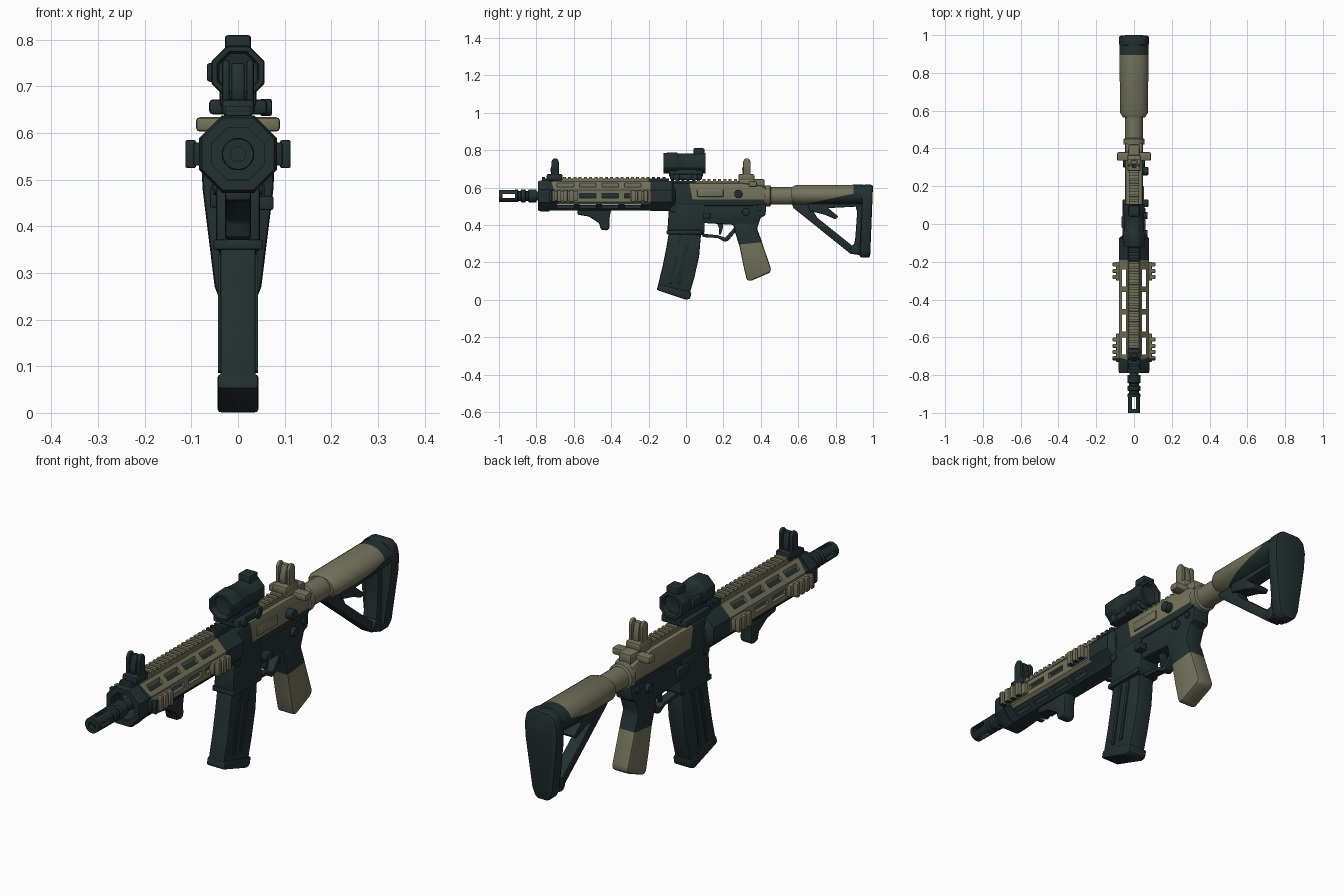
import bpy, bmesh, math
from mathutils import Vector

cube = bpy.data.objects.get("Cube")
if cube:
    bpy.data.objects.remove(cube)


def material(name, rgb):
    m = bpy.data.materials.new(name)
    m.use_nodes = True
    m.diffuse_color = (*rgb, 1)
    bsdf = m.node_tree.nodes["Principled BSDF"]
    bsdf.inputs["Base Color"].default_value = (*rgb, 1)
    bsdf.inputs["Roughness"].default_value = 0.7
    return m


DARK = material("dark_green_black", (0.017, 0.029, 0.029))
TAN = material("olive_tan", (0.17, 0.17, 0.108))
CENTRE = 0.555


def bake(ob):
    """Replace the mesh by its evaluated result."""
    dg = bpy.context.evaluated_depsgraph_get()
    dg.update()
    ob.data = bpy.data.meshes.new_from_object(ob.evaluated_get(dg))
    ob.modifiers.clear()


def finish(name, bm, mat, bevel=0.0):
    bmesh.ops.recalc_face_normals(bm, faces=bm.faces)
    me = bpy.data.meshes.new(name)
    bm.to_mesh(me)
    bm.free()
    me.materials.append(mat)
    ob = bpy.data.objects.new(name, me)
    bpy.context.collection.objects.link(ob)
    if bevel:
        b = ob.modifiers.new("bevel", "BEVEL")
        b.width, b.segments, b.limit_method = bevel, 2, "ANGLE"
        bake(ob)
    return ob


def prism(name, pts, w, mat, bevel=0.008, x=0.0, axis="x"):
    """Outline in y-z extruded along x, or outline in x-z extruded along y."""
    bm = bmesh.new()
    def place(p, s):
        return (x + s * w, *p) if axis == "x" else (p[0], x + s * w, p[1])
    rings = [[bm.verts.new(place(p, s)) for p in pts] for s in (-1, 1)]
    for r in rings:
        bm.faces.new(r)
    n = len(pts)
    for i in range(n):
        j = (i + 1) % n
        bm.faces.new((rings[0][i], rings[0][j], rings[1][j], rings[1][i]))
    return finish(name, bm, mat, bevel)


def boxes(name, items, mat, bevel=0.004):
    """Each item is (xmin, xmax, ymin, ymax, zmin, zmax)."""
    bm = bmesh.new()
    for a, b, c, d, e, f in items:
        vs = bmesh.ops.create_cube(bm, size=1)["verts"]
        for v in vs:
            v.co = Vector(((a + b) / 2 + v.co.x * (b - a), (c + d) / 2 + v.co.y * (d - c),
                           (e + f) / 2 + v.co.z * (f - e)))
    return finish(name, bm, mat, bevel)


def lathe(name, stations, mat, z=CENTRE, n=24, x=0.0, closed=False, bevel=0.0):
    """Turned part along y from (y, radius) stations."""
    bm = bmesh.new()
    angles = [(i + 0.5) * math.tau / n for i in range(n)]
    rings = [[bm.verts.new((x + r * math.cos(a), y, z + r * math.sin(a))) for a in angles]
             for y, r in stations]
    pairs = list(zip(rings, rings[1:]))
    if closed:
        pairs.append((rings[-1], rings[0]))
    else:
        bm.faces.new(rings[0])
        bm.faces.new(rings[-1])
    for p, q in pairs:
        for i in range(n):
            j = (i + 1) % n
            bm.faces.new((p[i], p[j], q[j], q[i]))
    return finish(name, bm, mat, bevel)


def side_disc(name, x, y, z, r, depth, mat):
    ring = [(y + r * math.cos(i * math.tau / 16), z + r * math.sin(i * math.tau / 16)) for i in range(16)]
    return prism(name, ring, depth / 2, mat, 0.003, x)


def cut(ob, items):
    cutter = boxes("cutter", items, DARK, 0)
    cutter.hide_render = True
    mod = ob.modifiers.new("slots", "BOOLEAN")
    mod.operation, mod.solver, mod.object = "DIFFERENCE", "EXACT", cutter
    bake(ob)
    bpy.data.objects.remove(cutter)


def paint(ob, *planes):
    """Tan where a face lies on the positive side of every plane (y, z, normal y, normal z)."""
    ob.data.materials.clear()
    ob.data.materials.append(DARK)
    ob.data.materials.append(TAN)
    bm = bmesh.new()
    bm.from_mesh(ob.data)
    cuts = [(Vector((0, y, z)), Vector((0, ny, nz))) for y, z, ny, nz in planes]
    for co, no in cuts:
        bmesh.ops.bisect_plane(bm, geom=bm.verts[:] + bm.edges[:] + bm.faces[:], plane_co=co, plane_no=no)
    for f in bm.faces:
        c = f.calc_center_median()
        f.material_index = int(all((c - co).dot(no) > 0 for co, no in cuts))
    bm.to_mesh(ob.data)
    bm.free()


def both(a, b, *rest):
    return [(a, b, *rest), (-b, -a, *rest)]


# Barrel and slotted muzzle device
lathe("barrel", [(-0.85, 0.024), (-0.1, 0.024)], DARK)
muzzle = lathe("muzzle_device", [(-1, 0.016), (-1, 0.033), (-0.9, 0.034), (-0.895, 0.028), (-0.885, 0.028),
               (-0.88, 0.035), (-0.86, 0.035), (-0.855, 0.028), (-0.845, 0.028), (-0.84, 0.035),
               (-0.8, 0.035), (-0.8, 0.016)], DARK, closed=True)
cut(muzzle, [(-0.05, 0.05, -0.98, -0.915, 0.545, 0.565), (-0.01, 0.01, -0.98, -0.915, 0.5, 0.61)])

# Octagonal slotted handguard with end collars
guard = lathe("handguard", [(-0.77, 0.085), (-0.18, 0.085), (-0.18, 0.07), (-0.77, 0.07)], DARK, n=8, closed=True)
slots = []
for y in (-0.69, -0.57, -0.45, -0.33):
    slots += both(0.043, 0.064, y, y + 0.09, 0.4, 0.7)
    slots.append((-0.1, 0.1, y, y + 0.09, 0.544, 0.568))
cut(guard, slots)
paint(guard, (-0.71, 0.6, 1, 0.3), (-0.19, 0.6, -1, 0), (0, 0.512, 0, 1))
lathe("handguard_front_cap", [(-0.79, 0.06), (-0.79, 0.084), (-0.775, 0.09), (-0.73, 0.09), (-0.73, 0.06)],
      DARK, n=8, closed=True)
lathe("handguard_rear_collar", [(-0.19, 0.086), (-0.075, 0.086), (-0.055, 0.06)], DARK, n=8)

# Top, bottom and side rails with teeth
def rail(name, y0, y1, w, z0, z1, up):
    base = [(-w, w, y0, y1, z0, z1)]
    y = y0
    while y < y1 - 0.012:
        base.append((-w, w, y, y + 0.016, *((z1 - 0.004, z1 + 0.01) if up else (z0 - 0.01, z0 + 0.004))))
        y += 0.028
    return boxes(name, base, DARK, 0.002)

paint(rail("front_top_rail", -0.77, -0.09, 0.028, 0.627, 0.647, True), (-0.71, 0.6, 1, 0), (-0.2, 0.6, -1, 0))
paint(rail("receiver_top_rail", -0.08, 0.28, 0.026, 0.615, 0.636, True), (0.05, 0.6, 1, 0))
rail("bottom_rail", -0.78, -0.2, 0.026, 0.492, 0.502, False)
side = []
for y0, y1 in ((-0.73, -0.58), (-0.3, -0.2)):
    side += both(0.07, 0.095, y0, y1, 0.53, 0.58)
    for i in range(int((y1 - y0) / 0.033)):
        y = y0 + 0.008 + i * 0.033
        side += both(0.09, 0.113, y, y + 0.022, 0.525, 0.585)
paint(boxes("side_rails", side, DARK), (-0.71, 0.55, 1, 0), (0, 0.528, 0, 1))

# Angled foregrip
prism("foregrip", [(-0.58, 0.485), (-0.58, 0.455), (-0.52, 0.445), (-0.465, 0.41), (-0.455, 0.375),
      (-0.42, 0.37), (-0.408, 0.385), (-0.41, 0.43), (-0.4, 0.485)], 0.028, DARK)

# Flip-up sights
def sight(name, y, mat):
    boxes(name + "_base", [(-0.035, 0.035, y - 0.045, y + 0.04, 0.638, 0.672)], mat, 0.008)
    prism(name + "_post", [(y - 0.02, 0.665), (y - 0.025, 0.7), (y - 0.008, 0.75), (y + 0.012, 0.75),
          (y + 0.02, 0.7), (y + 0.02, 0.665)], 0.014, mat, 0.004)
    for s in (-1, 1):
        prism(name + "_ear", [(y - 0.02, 0.665), (y - 0.02, 0.74), (y - 0.008, 0.756), (y + 0.01, 0.756),
              (y + 0.02, 0.74), (y + 0.02, 0.665)], 0.008, mat, 0.005, s * 0.026)

sight("front_sight", -0.7, DARK)
sight("rear_sight", 0.325, TAN)

# Optic with hollow lens ends, mount and adjustment turret
lathe("optic_body", [(-0.09, 0.045), (-0.12, 0.048), (-0.12, 0.06), (-0.05, 0.062), (-0.04, 0.056), (0.05, 0.056),
      (0.06, 0.06), (0.105, 0.06), (0.105, 0.045), (0.085, 0.042)], DARK, z=0.73, n=8, bevel=0.003)
boxes("optic_turret", [(-0.028, 0.028, 0.04, 0.098, 0.77, 0.81), (-0.067, -0.04, -0.02, 0.04, 0.71, 0.75)], DARK, 0.006)
boxes("optic_mount", [(-0.04, 0.04, -0.09, 0.09, 0.655, 0.7), (-0.062, 0.062, -0.085, 0.085, 0.64, 0.672)], DARK, 0.008)
for y in (-0.05, 0.045):
    side_disc("mount_knob", 0.06, y, 0.655, 0.018, 0.025, DARK)

# Upper receiver, port cover and charging handle
upper = prism("upper_receiver", [(-0.08, 0.5), (-0.08, 0.625), (0.3, 0.625), (0.4, 0.61), (0.43, 0.6),
              (0.43, 0.51), (0.36, 0.5)], 0.047, DARK, 0.012)
paint(upper, (0.03, 0.56, 1, 0.2), (0, 0.535, 0, 1))
boxes("ejection_port_cover", [(0.044, 0.054, 0.06, 0.2, 0.55, 0.59)], TAN)
boxes("charging_handle", [(-0.09, 0.09, 0.335, 0.38, 0.603, 0.634), (-0.03, 0.03, 0.28, 0.42, 0.6, 0.645)], TAN, 0.008)
side_disc("forward_assist", 0.058, 0.28, 0.565, 0.022, 0.035, DARK)

# Lower receiver, magazine well and controls
prism("lower_receiver", [(-0.09, 0.515), (0.43, 0.515), (0.425, 0.45), (0.4, 0.44), (0.385, 0.4), (0.26, 0.4),
      (0.1, 0.41), (-0.08, 0.42)], 0.04, DARK)
prism("magazine_well", [(-0.09, 0.51), (0.1, 0.51), (0.1, 0.36), (0.085, 0.345), (-0.1, 0.36)], 0.047, DARK)
boxes("well_lip", [(-0.053, 0.053, -0.103, 0.088, 0.35, 0.372)], DARK)
for s in (-1, 1):
    side_disc("safety_lever", s * 0.046, 0.32, 0.47, 0.02, 0.022, DARK)
    side_disc("takedown_pin", s * 0.042, 0.39, 0.485, 0.014, 0.012, DARK)
    side_disc("pivot_pin", s * 0.046, -0.07, 0.485, 0.018, 0.014, DARK)
boxes("magazine_release", [(0.04, 0.076, 0.09, 0.13, 0.435, 0.465), (-0.06, -0.04, 0.06, 0.13, 0.44, 0.48)], DARK)

# Curved magazine with ribs and base plate
prism("magazine", [(-0.09, 0.37), (-0.105, 0.28), (-0.125, 0.18), (-0.152, 0.07), (0.015, 0.015),
      (0.045, 0.12), (0.07, 0.23), (0.082, 0.37)], 0.038, DARK, 0.007)
prism("magazine_base", [(-0.148, 0.085), (-0.157, 0.052), (0.0, 0), (0.022, 0.005), (0.03, 0.04)], 0.044, DARK, 0.008)
for s in (-1, 1):
    for k in (-0.035, 0.015):
        prism("magazine_rib", [(k - 0.01, 0.34), (k - 0.06, 0.09), (k - 0.045, 0.085), (k + 0.005, 0.34)],
              0.003, DARK, 0.001, s * 0.04)

# Trigger and guard
prism("trigger_guard", [(0.08, 0.365), (0.09, 0.335), (0.17, 0.33), (0.205, 0.31), (0.225, 0.315), (0.28, 0.38),
      (0.27, 0.4), (0.21, 0.332), (0.17, 0.345), (0.1, 0.352)], 0.02, DARK, 0.003)
prism("trigger", [(0.165, 0.41), (0.178, 0.38), (0.175, 0.35), (0.186, 0.347), (0.196, 0.38), (0.2, 0.41)],
      0.012, DARK, 0.003)

# Pistol grip with tan lower part
grip = prism("pistol_grip", [(0.25, 0.41), (0.262, 0.36), (0.285, 0.29), (0.305, 0.19), (0.325, 0.105), (0.345, 0.1),
             (0.45, 0.145), (0.455, 0.165), (0.395, 0.34), (0.38, 0.38), (0.4, 0.44), (0.27, 0.44)], 0.04, DARK, 0.012)
paint(grip, (0.28, 0.295, 0.1, -1))

# Buffer tube and stock
lathe("buffer_tube", [(0.42, 0.056), (0.45, 0.056), (0.455, 0.047), (0.62, 0.047)], TAN)
stock = lathe("stock_body", [(0.565, 0.06), (0.59, 0.076), (0.95, 0.078)], DARK, n=16, z=0.56)
for v in stock.data.vertices:
    v.co.z = 0.56 + (v.co.z - 0.56) * 0.72
paint(stock, (0.59, 0.5, -0.22, 1), (0.895, 0.6, -1, 0))
prism("stock_strut", [(0.565, 0.515), (0.575, 0.49), (0.88, 0.245), (0.93, 0.24), (0.93, 0.27), (0.9, 0.28),
      (0.7, 0.44), (0.66, 0.515)], 0.027, DARK, 0.005)
prism("stock_brace", [(0.65, 0.52), (0.66, 0.475), (0.74, 0.455), (0.8, 0.43), (0.815, 0.445), (0.76, 0.49),
      (0.95, 0.5), (0.95, 0.52)], 0.035, DARK, 0.005)
prism("stock_upright", [(0.9, 0.52), (0.915, 0.47), (0.905, 0.33), (0.89, 0.25), (0.95, 0.23), (0.97, 0.52)], 0.033, DARK)
side_disc("sling_loop", 0, 0.905, 0.27, 0.027, 0.075, DARK)
pad = [(0.04, 0.615), (0.068, 0.595), (0.079, 0.55), (0.076, 0.48), (0.05, 0.27), (0.036, 0.235), (0.02, 0.226)]
butt = prism("butt_pad", pad + [(-x, z) for x, z in reversed(pad)], 0.028, DARK, 0.01, 0.972, "y")
for v in butt.data.vertices:
    v.co.y -= (0.615 - v.co.z) * 0.04

# Smooth shading with sharp edges kept
for ob in list(bpy.context.scene.objects):
    if ob.type == "MESH":
        bpy.ops.object.select_all(action="DESELECT")
        ob.select_set(True)
        bpy.context.view_layer.objects.active = ob
        bpy.ops.object.shade_smooth_by_angle(angle=math.radians(32))
